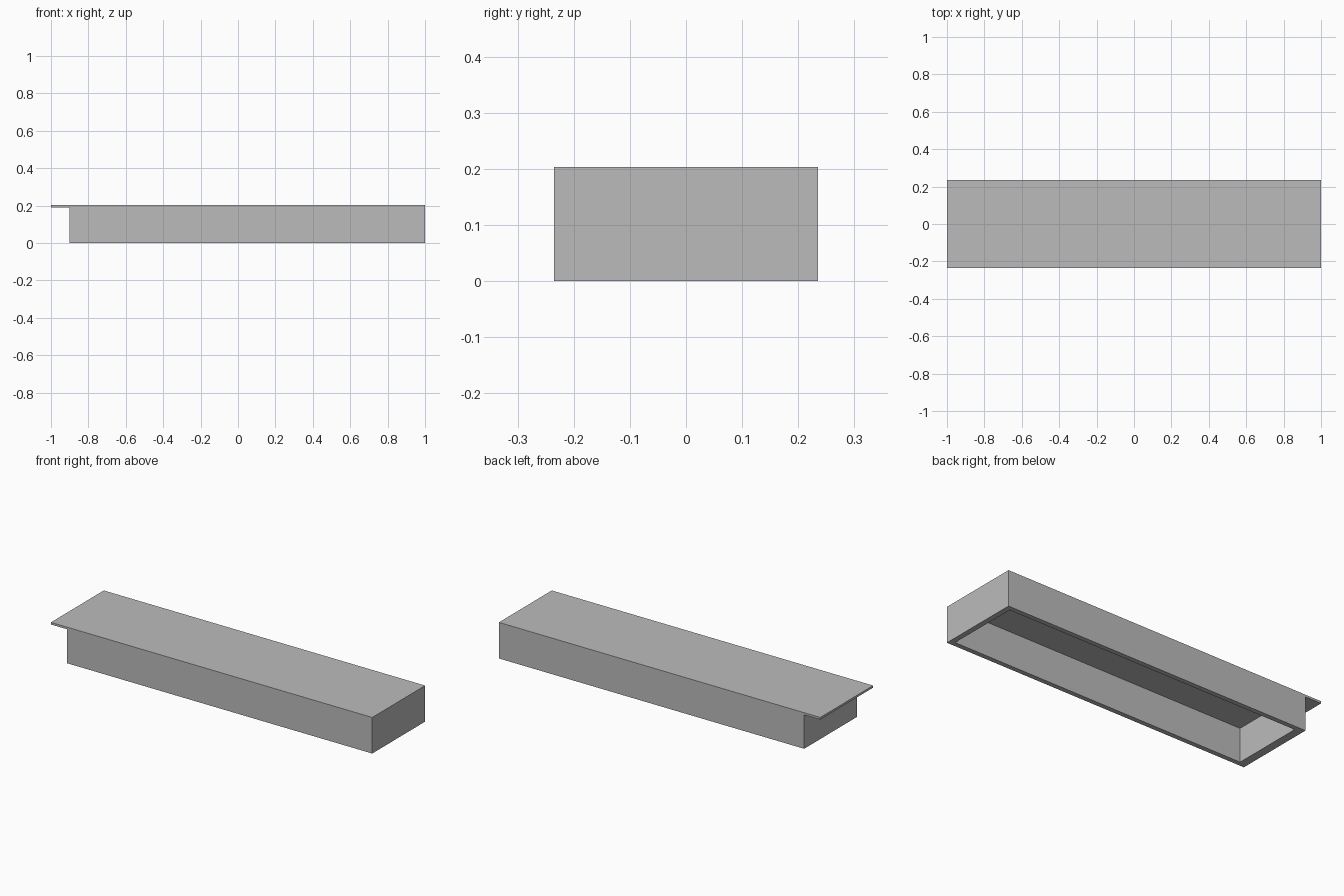
import bpy

if "Cube" in bpy.data.objects:
    bpy.data.objects.remove(bpy.data.objects["Cube"], do_unlink=True)

# Single plain grey
grey = bpy.data.materials.new("plain_grey")
grey.use_nodes = True
color = (0.5, 0.5, 0.5, 1)
grey.diffuse_color = color
grey.node_tree.nodes["Principled BSDF"].inputs["Base Color"].default_value = color

HALF_Y, HEIGHT, TOP = 0.235, 0.203, 0.012
BODY_X0, BODY_X1 = -0.9, 1.0
SIDE_WALL, END_WALL, NOTCH_WALL = 0.027, 0.03, 0.047


def box(name, low, high):
    """Axis-aligned box between two corners."""
    center = [(a + b) / 2 for a, b in zip(low, high)]
    bpy.ops.mesh.primitive_cube_add(size=1, location=center)
    obj = bpy.context.object
    obj.name = name
    obj.scale = [b - a for a, b in zip(low, high)]
    bpy.ops.object.transform_apply(location=False, rotation=False, scale=True)
    obj.data.materials.append(grey)
    return obj


# Thin top board, overhanging one end
box("top_board", (-1, -HALF_Y, HEIGHT - TOP), (1, HALF_Y, HEIGHT))

# Long side walls
under = HEIGHT - TOP
inner_y = HALF_Y - SIDE_WALL
box("front_wall", (BODY_X0, -HALF_Y, 0), (BODY_X1, -inner_y, under))
box("back_wall", (BODY_X0, inner_y, 0), (BODY_X1, HALF_Y, under))

# End walls between the sides, leaving the underside open
box("left_end_wall", (BODY_X1 - END_WALL, -inner_y, 0), (BODY_X1, inner_y, under))
box("right_end_wall", (BODY_X0, -inner_y, 0), (BODY_X0 + NOTCH_WALL, inner_y, under))
